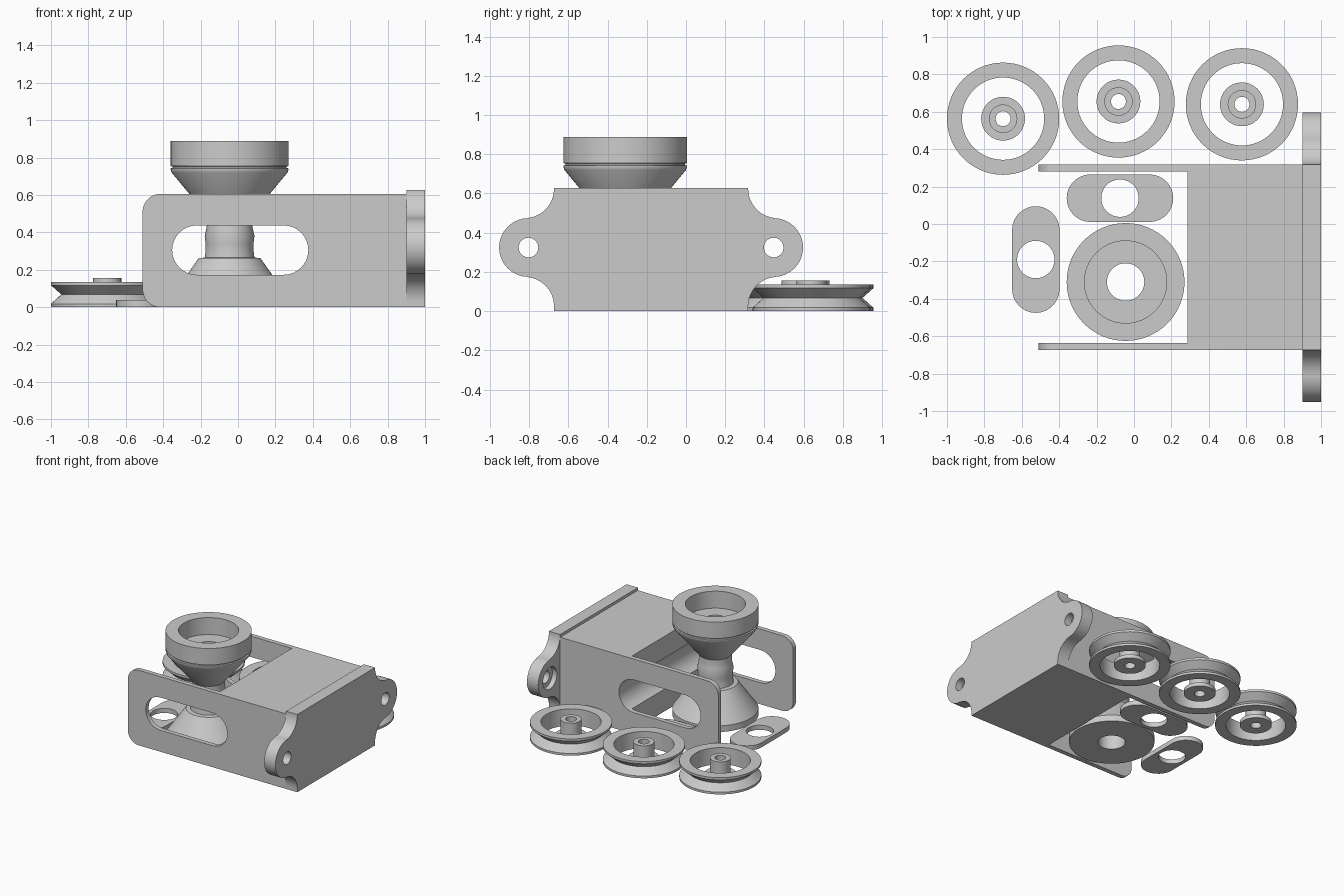
import bpy, bmesh, math

if "Cube" in bpy.data.objects:
    bpy.data.objects.remove(bpy.data.objects["Cube"])

gray = bpy.data.materials.new("plain gray")
gray.diffuse_color = (0.6, 0.6, 0.6, 1)
gray.use_nodes = True
gray.node_tree.nodes["Principled BSDF"].inputs["Base Color"].default_value = gray.diffuse_color


def finish(name, bm):
    bmesh.ops.recalc_face_normals(bm, faces=bm.faces)
    me = bpy.data.meshes.new(name)
    bm.to_mesh(me)
    bm.free()
    me.materials.append(gray)
    ob = bpy.data.objects.new(name, me)
    bpy.context.collection.objects.link(ob)
    return ob


def smooth(ob, angle=28):
    bpy.ops.object.select_all(action='DESELECT')
    ob.select_set(True)
    bpy.context.view_layer.objects.active = ob
    bpy.ops.object.shade_smooth_by_angle(angle=math.radians(angle))


def arc(cx, cy, r, a0, a1, n=16):
    return [(cx + r * math.cos(math.radians(a0 + (a1 - a0) * i / n)),
             cy + r * math.sin(math.radians(a0 + (a1 - a0) * i / n))) for i in range(n + 1)]


def prism(name, pts, axis, d0, d1):
    """Extrude a 2D outline along one axis from d0 to d1."""
    place = {'x': lambda a, b, d: (d, a, b),
             'y': lambda a, b, d: (a, d, b),
             'z': lambda a, b, d: (a, b, d)}[axis]
    bm = bmesh.new()
    lo = [bm.verts.new(place(a, b, d0)) for a, b in pts]
    hi = [bm.verts.new(place(a, b, d1)) for a, b in pts]
    bm.faces.new(lo)
    bm.faces.new(hi)
    for i in range(len(pts)):
        j = (i + 1) % len(pts)
        bm.faces.new((lo[i], lo[j], hi[j], hi[i]))
    return finish(name, bm)


def circle(cx, cy, r):
    return arc(cx, cy, r, 0, 360, 48)[:-1]


def slot(cx, cy, half, r, upright=False):
    """Round-ended outline; half is half the overall length."""
    s = half - r
    if upright:
        return arc(cx, cy + s, r, 0, 180) + arc(cx, cy - s, r, 180, 360)
    return arc(cx + s, cy, r, -90, 90) + arc(cx - s, cy, r, 90, 270)


def cut(ob, cutters):
    for c in cutters:
        m = ob.modifiers.new("cut", 'BOOLEAN')
        m.operation, m.solver, m.object = 'DIFFERENCE', 'EXACT', c
    deps = bpy.context.evaluated_depsgraph_get()
    ob_mesh = bpy.data.meshes.new_from_object(ob.evaluated_get(deps))
    ob.modifiers.clear()
    ob.data = ob_mesh
    for c in cutters:
        bpy.data.objects.remove(c)
    smooth(ob)


def lathe(name, profile, x, y, n=64):
    """Spin a closed (radius, height) outline into a ring-shaped solid."""
    bm = bmesh.new()
    rings = [[bm.verts.new((x + r * math.cos(2 * math.pi * i / n),
                            y + r * math.sin(2 * math.pi * i / n), z)) for r, z in profile]
             for i in range(n)]
    k = len(profile)
    for i in range(n):
        a, b = rings[i], rings[(i + 1) % n]
        for j in range(k):
            bm.faces.new((a[j], b[j], b[(j + 1) % k], a[(j + 1) % k]))
    ob = finish(name, bm)
    smooth(ob)
    return ob


# Housing: solid block with two side arms, a pocket and a long side slot
Y0, Y1, YC = -0.673, 0.317, -0.178
TOP, R = 0.605, 0.095
outline = [(0.9, 0), (0.9, TOP)] + arc(-0.51 + R, TOP - R, R, 90, 180) + arc(-0.51 + R, R, R, 180, 270)
housing = prism("housing", outline, 'y', Y0, Y1)
cut(housing, [
    prism("pocket", [(-0.7, -0.636), (0.285, -0.636), (0.285, 0.28), (-0.7, 0.28)], 'z', -0.1, 0.8),
    prism("side_slot", slot(0.012, 0.305, 0.364, 0.132), 'y', -0.9, 0.5)])

# End plate: scooped shoulders leading to a rounded ear on each side
half, ear, r, zc, h = 0.495, 0.625, 0.15, 0.3245, 0.627
right = ([(half, 0)] + arc(half + r, zc - 2 * r, r, 180, 90) + arc(ear, zc, r, -90, 90)
         + arc(half + r, zc + 2 * r, r, 270, 180) + [(half, h)])
pts = [(YC + a, b) for a, b in right] + [(YC - a, b) for a, b in reversed(right)]
end_plate = prism("end_plate", pts, 'x', 0.9, 1.0)
holes = []
for s in (-1, 1):
    holes.append(prism("bolt_hole", circle(YC + s * ear, zc, 0.05), 'x', 0.8, 1.1))
    holes.append(prism("bolt_recess", circle(YC + s * ear, zc, 0.088), 'x', 0.8, 0.94))
cut(end_plate, holes)

# Spindle: flared base, waisted neck and cupped head with a through hole
lathe("spindle", [
    (0.10, 0), (0.315, 0), (0.315, 0.05), (0.165, 0.262), (0.133, 0.265),
    (0.128, 0.30), (0.128, 0.34), (0.133, 0.38), (0.124, 0.42), (0.12, 0.45), (0.12, 0.49),
    (0.31, 0.72), (0.315, 0.735), (0.315, 0.742), (0.305, 0.745), (0.305, 0.752),
    (0.315, 0.755), (0.315, 0.887), (0.22, 0.887), (0.22, 0.75), (0.10, 0.75)],
    -0.045, -0.31)

# Three grooved wheels, each a ring around a separate flanged hub
for i, (x, y) in enumerate([(-0.70, 0.563), (-0.083, 0.655), (0.577, 0.64)], 1):
    lathe(f"wheel_rim_{i}", [(0.22, 0), (0.30, 0), (0.30, 0.018), (0.245, 0.068),
                             (0.30, 0.117), (0.30, 0.135), (0.22, 0.135)], x, y)
    lathe(f"wheel_hub_{i}", [(0.04, 0), (0.117, 0), (0.117, 0.03), (0.076, 0.03),
                             (0.076, 0.157), (0.04, 0.157)], x, y, 48)

# Two flat round-ended links
for name, x, y, up in [("cross_link", -0.075, 0.138, False), ("long_link", -0.525, -0.19, True)]:
    link = prism(name, slot(x, y, 0.285, 0.127, up), 'z', 0, 0.037)
    cut(link, [prism("link_hole", circle(x, y, 0.1), 'z', -0.1, 0.1)])
